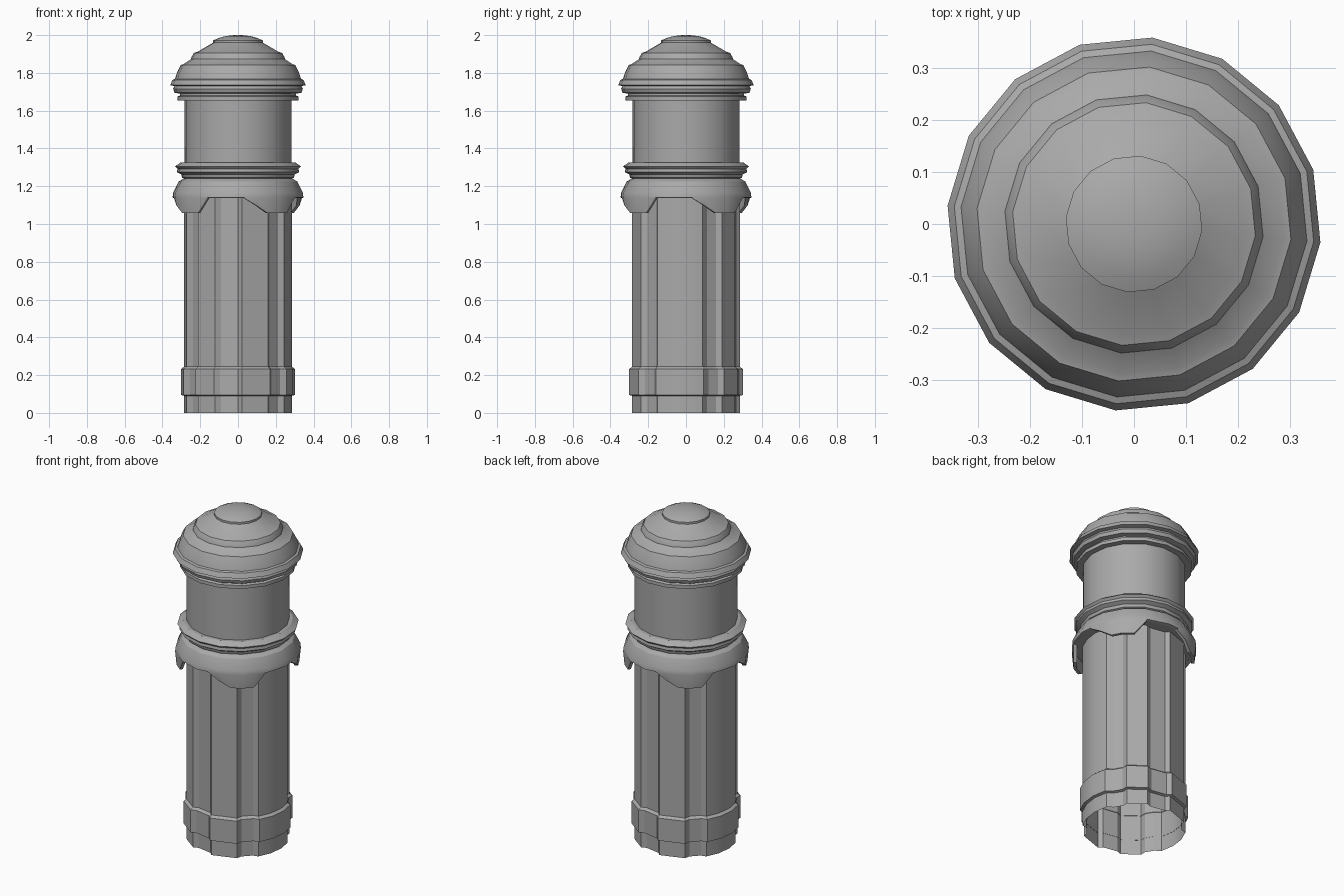
import bpy, bmesh
from math import sin, cos, radians, pi

if "Cube" in bpy.data.objects:
    bpy.data.objects.remove(bpy.data.objects["Cube"])

OFFSET = -5.625
N = 16

# dark grey paint shared by all parts
grey = bpy.data.materials.new("dark_grey")
grey.diffuse_color = (0.4, 0.4, 0.4, 1)
grey.use_nodes = True
grey.node_tree.nodes["Principled BSDF"].inputs["Base Color"].default_value = grey.diffuse_color


def loft(name, rings, smooth=30):
    """Skin a stack of equal-length rings; a one-point ring closes the end."""
    bm = bmesh.new()
    vs = [[bm.verts.new(p) for p in ring] for ring in rings]
    for a, b in zip(vs, vs[1:]):
        n = max(len(a), len(b))
        for i in range(n):
            j = (i + 1) % n
            if len(b) == 1:
                bm.faces.new((a[i], a[j], b[0]))
            else:
                bm.faces.new((a[i], a[j], b[j], b[i]))
    bmesh.ops.recalc_face_normals(bm, faces=bm.faces)
    me = bpy.data.meshes.new(name)
    bm.to_mesh(me)
    bm.free()
    me.materials.append(grey)
    ob = bpy.data.objects.new(name, me)
    bpy.context.collection.objects.link(ob)
    bpy.ops.object.select_all(action='DESELECT')
    bpy.context.view_layer.objects.active = ob
    ob.select_set(True)
    bpy.ops.object.shade_smooth_by_angle(angle=radians(smooth))
    return ob


def polar(r, deg, z):
    return (r * cos(radians(deg)), r * sin(radians(deg)), z)


def ring(r, z):
    if r == 0:
        return [(0, 0, z)]
    return [polar(r, OFFSET + 360 / N * i, z) for i in range(N)]


def lathe(name, profile, smooth=30):
    return loft(name, [ring(r, z) for r, z in profile], smooth)


# stepped domed cap
lathe("cap", [
    (0.285, 1.655), (0.322, 1.655), (0.322, 1.675), (0.308, 1.68), (0.308, 1.69),
    (0.338, 1.695), (0.345, 1.715), (0.338, 1.73), (0.361, 1.735), (0.348, 1.763),
    (0.335, 1.768), (0.325, 1.8), (0.304, 1.842), (0.29, 1.846), (0.25, 1.873),
    (0.248, 1.882), (0.235, 1.905), (0.215, 1.912), (0.132, 1.96)], 24)

# round top button
lathe("top_button", [(0.132, 1.955), (0.132, 1.972), (0.105, 1.984),
                     (0.07, 1.994), (0.035, 1.999), (0, 2.0)])

# smooth upper drum
lathe("upper_drum", [(0.285, 1.23), (0.285, 1.665)])

# moulded ring under the drum
lathe("neck_ring", [(0.285, 1.24), (0.297, 1.245), (0.302, 1.262), (0.325, 1.275),
                    (0.322, 1.292), (0.335, 1.305), (0.305, 1.326), (0.285, 1.326)])


# scalloped collar with four hanging tabs, each side sloping differently
def collar_ring(r, z=None):
    pts = []
    for q in range(4):
        centre = OFFSET - 45 + 90 * q
        for d in (-45, -33.75, -22.5, -11.25, 0, 11.25, 22.5, 33.75):
            slope = (-d - 11.25) / 22.5 if d < 0 else (d - 11.25) / 11.25
            t = min(max(slope, 0), 1)
            # keep mid points on the straight sides of the 16-gon
            rr = r * cos(pi / N) if d % 22.5 else r
            pts.append(polar(rr, centre + d, 1.057 + 0.08 * t if z is None else z))
    return pts


loft("scalloped_collar", [
    collar_ring(0.285, 1.243), collar_ring(0.315, 1.225), collar_ring(0.345, 1.165),
    collar_ring(0.348, 1.14), collar_ring(0.34), collar_ring(0.322),
    collar_ring(0.322, 1.138), collar_ring(0.25, 1.138)])

# fluted column section: half a turn, repeated by rotation
HI, LO = 0.286, 0.264
half = [(-32, HI), (-15.5, HI), (1, HI), (18, HI), (25, LO), (37, LO), (42, HI), (65, HI),
        (70, LO), (90, LO), (94, HI), (124, HI), (129, LO), (143, LO)]
section = half + [(a + 180, r) for a, r in half]


def flute_ring(grow, z):
    return [polar(r + grow, a, z) for a, r in section]


loft("fluted_column", [flute_ring(0, 0), flute_ring(0, 1.14)], 20)

# raised band near the foot
loft("base_band", [flute_ring(-0.002, 0.09), flute_ring(0.016, 0.095),
                   flute_ring(0.016, 0.232), flute_ring(-0.002, 0.246)], 20)
